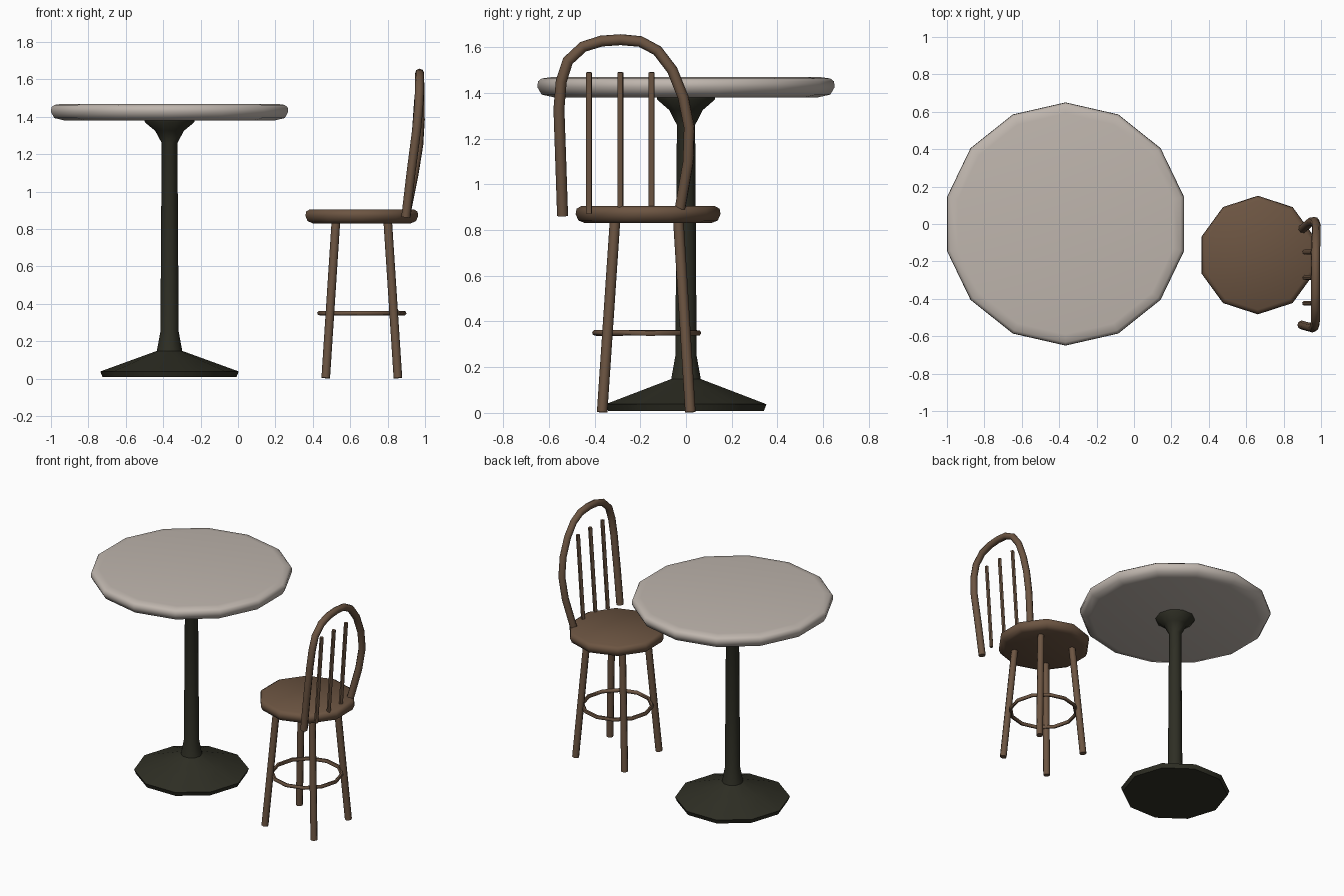
import bpy, bmesh
from math import radians, sin, cos, tau
from mathutils import Vector

cube = bpy.data.objects.get("Cube")
if cube:
    bpy.data.objects.remove(cube, do_unlink=True)


def material(name, rgb):
    m = bpy.data.materials.new(name)
    m.use_nodes = True
    m.diffuse_color = (*rgb, 1)
    m.node_tree.nodes["Principled BSDF"].inputs["Base Color"].default_value = (*rgb, 1)
    return m


stone = material("pale stone", (0.52, 0.465, 0.42))
iron = material("dark iron", (0.028, 0.028, 0.018))
wood = material("brown wood", (0.15, 0.09, 0.054))


def finish(obj, mat, angle):
    obj.data.materials.append(mat)
    bpy.ops.object.select_all(action="DESELECT")
    obj.select_set(True)
    bpy.context.view_layer.objects.active = obj
    bpy.ops.object.shade_smooth_by_angle(angle=radians(angle))


def add_mesh(name, bm, mat, angle):
    bmesh.ops.recalc_face_normals(bm, faces=bm.faces)
    mesh = bpy.data.meshes.new(name)
    bm.to_mesh(mesh)
    bm.free()
    obj = bpy.data.objects.new(name, mesh)
    bpy.context.collection.objects.link(obj)
    finish(obj, mat, angle)


def skin(bm, rings, cyclic=False):
    """Join successive vertex rings, capping the ends of open shapes."""
    pairs = list(zip(rings, rings[1:]))
    if cyclic:
        pairs.append((rings[-1], rings[0]))
    else:
        bm.faces.new(rings[0])
        bm.faces.new(rings[-1])
    for a, b in pairs:
        for i in range(len(a)):
            j = (i + 1) % len(a)
            bm.faces.new((a[i], a[j], b[j], b[i]))


def lathe(name, profile, center, sides, start, mat, angle=50):
    """Turned part from (radius, height) points."""
    bm = bmesh.new()
    angles = [radians(start) + tau * i / sides for i in range(sides)]
    skin(bm, [[bm.verts.new((center[0] + r * cos(a), center[1] + r * sin(a), z))
               for a in angles] for r, z in profile])
    add_mesh(name, bm, mat, angle)


def tube(name, points, radius, mat, sides=8, cyclic=False):
    """Round bar swept along a path."""
    bm = bmesh.new()
    pts = [Vector(p) for p in points]
    n = len(pts)
    rings, side = [], None
    for i, p in enumerate(pts):
        before = pts[i - 1] if i or cyclic else p
        after = pts[(i + 1) % n] if i < n - 1 or cyclic else p
        t = (after - before).normalized()
        if side is None:
            side = t.orthogonal()
        side = (side - t * side.dot(t)).normalized()
        up = t.cross(side)
        rings.append([bm.verts.new(p + radius * (side * cos(tau * k / sides) + up * sin(tau * k / sides)))
                      for k in range(sides)])
    skin(bm, rings, cyclic)
    add_mesh(name, bm, mat, 60)


# Pedestal table
TABLE = (-0.366, 0)
lathe("table_top", [(0.575, 1.38), (0.632, 1.393), (0.65, 1.425), (0.648, 1.45),
                    (0.632, 1.463), (0.59, 1.469)], TABLE, 14, 90, stone)
lathe("table_pedestal", [(0.358, 0.008), (0.37, 0.038), (0.2, 0.1), (0.068, 0.148),
                         (0.049, 0.25), (0.042, 1.26), (0.077, 1.325), (0.132, 1.37),
                         (0.134, 1.385)], TABLE, 10, 0, iron)

# Chair seat
SX, SY = 0.662, -0.166
lathe("chair_seat", [(0.275, 0.83), (0.305, 0.842), (0.317, 0.87), (0.313, 0.893),
                     (0.292, 0.905)], (SX, SY), 10, 90, wood)

# Splayed legs
for fx, xname in ((-1, "right"), (1, "left")):
    for fy, yname in ((-1, "front"), (1, "back")):
        tube(f"chair_leg_{yname}_{xname}",
             [(SX + fx * 0.193, SY - 0.008 + fy * 0.193, 0.003),
              (SX + fx * 0.138, SY - 0.006 + fy * 0.138, 0.85)], 0.023, wood)

# Foot ring
tube("foot_ring", [(SX + 0.226 * cos(tau * i / 12), SY - 0.006 + 0.226 * sin(tau * i / 12), 0.35)
                   for i in range(12)], 0.013, wood, 6, True)

# Bowed back hoop
tube("back_hoop", [(0.897, -0.54, 0.862), (0.925, -0.548, 1.1), (0.955, -0.556, 1.33),
                   (0.966, -0.546, 1.45), (0.97, -0.517, 1.54), (0.971, -0.45, 1.602),
                   (0.971, -0.37, 1.627), (0.971, -0.285, 1.633), (0.971, -0.2, 1.625),
                   (0.972, -0.125, 1.585), (0.974, -0.06, 1.5), (0.975, -0.012, 1.38),
                   (0.967, 0.014, 1.25), (0.943, 0.01, 1.1), (0.897, -0.03, 0.87)],
     0.024, wood)

# Back spindles
for i, y in enumerate((-0.424, -0.287, -0.15)):
    tube(f"back_spindle_{i + 1}", [(0.912, y, 0.872), (0.955, y, 1.49)], 0.0135, wood, 6)
